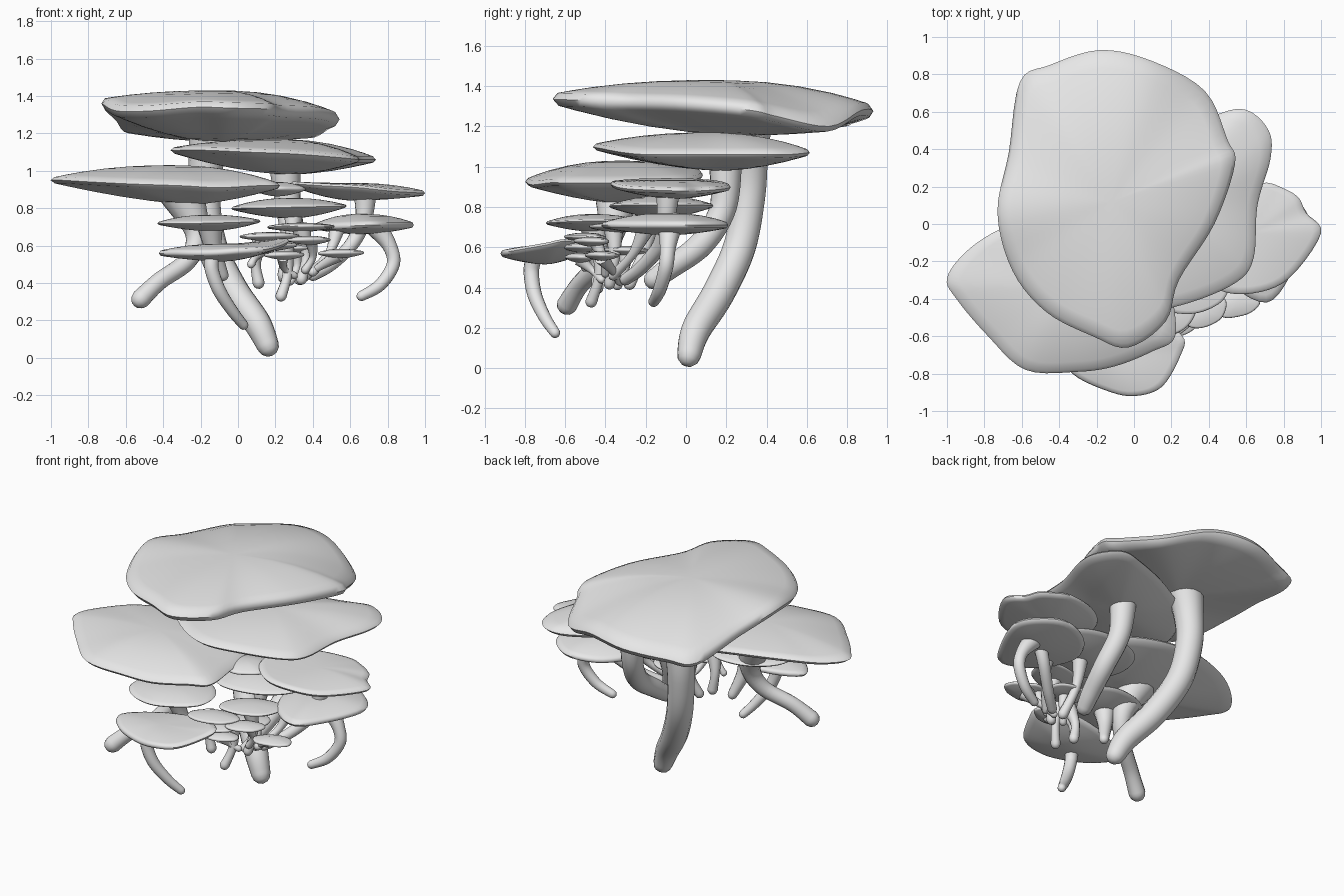
import bpy, bmesh, math, random
from mathutils import Vector

random.seed(4)
grey = bpy.data.materials.new("pale grey")
grey.diffuse_color = (0.8, 0.8, 0.8, 1)


def spline(pts, steps, closed):
    """Catmull-Rom curve through points of any dimension."""
    n, out = len(pts), []
    P = [Vector(p) for p in pts]
    get = (lambda i: P[i % n]) if closed else (lambda i: P[max(0, min(n - 1, i))])
    for i in range(n if closed else n - 1):
        a, b, c, d = (get(i + k) for k in (-1, 0, 1, 2))
        for s in range(steps):
            t = s / steps
            out.append(0.5 * (2 * b + (c - a) * t + (2 * a - 5 * b + 4 * c - d) * t * t
                              + (3 * b - 3 * c + d - a) * t ** 3))
    return out if closed else out + [P[-1]]


def finish(bm, name):
    bmesh.ops.recalc_face_normals(bm, faces=bm.faces)
    me = bpy.data.meshes.new(name)
    bm.to_mesh(me)
    bm.free()
    ob = bpy.data.objects.new(name, me)
    bpy.context.collection.objects.link(ob)
    me.materials.append(grey)
    for o in bpy.context.selected_objects:
        o.select_set(False)
    bpy.context.view_layer.objects.active = ob
    ob.select_set(True)
    bpy.ops.object.shade_smooth_by_angle(angle=math.radians(60))


def loft(rings, start, end, name):
    """Skin a stack of closed rings and close both ends with a point."""
    bm = bmesh.new()
    R = [[bm.verts.new(p) for p in r] for r in rings]
    n = len(R[0])
    for a, b in zip(R, R[1:]):
        for i in range(n):
            j = (i + 1) % n
            bm.faces.new((a[i], a[j], b[j], b[i]))
    for pole, ring in ((start, R[0]), (end, R[-1])):
        v = bm.verts.new(pole)
        for i in range(n):
            bm.faces.new((v, ring[i], ring[(i + 1) % n]))
    finish(bm, name)


def cap(name, rim, hub, top, bottom, lip=0.012, dome=2.2, under=None, belly=1.7):
    """Fan-shaped cap: rim points (x, y, z), hub (x, y), heights at the hub."""
    edge = spline(rim, 5, True)
    up, down = Vector((*hub, top)), Vector((*(under or hub), bottom))
    rings = []
    for t in (0.15, 0.35, 0.55, 0.75, 0.88, 0.97):
        rings.append([Vector((*up.lerp(p, t).xy, top + (p.z + lip - top) * t ** dome)) for p in edge])
    rings.append(edge)
    for t in (0.97, 0.88, 0.7, 0.5, 0.3, 0.15):
        rings.append([Vector((*down.lerp(p, t).xy, bottom + (p.z - lip - bottom) * t ** belly)) for p in edge])
    loft(rings, up, down, name)


def oval_cap(name, c, rx, ry, turn, tilt=(0, 0), thick=0.06):
    """Smaller cap made from a wobbly oval."""
    rim = []
    for i in range(11):
        a = math.tau * i / 11
        k = random.uniform(0.93, 1.05)
        x, y = rx * k * math.cos(a), ry * k * math.sin(a)
        u = x * math.cos(turn) - y * math.sin(turn)
        v = x * math.sin(turn) + y * math.cos(turn)
        rim.append((c[0] + u, c[1] + v, c[2] + u * tilt[0] + v * tilt[1]))
    cap(name, rim, c[:2], c[2] + thick * 0.5, c[2] - thick * 0.6, 0.006)


def stem(name, pts, sides=14):
    """Tapered tube through (x, y, z, radius) points with a rounded foot."""
    path = spline(pts, 6, False)
    rings = []
    side = Vector((1, 0, 0))
    for i, p in enumerate(path):
        d = (path[min(i + 1, len(path) - 1)].xyz - path[max(i - 1, 0)].xyz).normalized()
        side = (side - d * side.dot(d)).normalized()
        other = d.cross(side)
        spots = [(-0.85, 0.5), (-0.5, 0.85), (0, 1)] if i == 0 else [(0, 1)]
        for back, k in spots:
            rings.append([p.xyz + d * back * p.w + (side * math.cos(a) + other * math.sin(a)) * p.w * k
                          for a in (math.tau * s / sides for s in range(sides))])
    d0 = (path[1].xyz - path[0].xyz).normalized()
    loft(rings, path[0].xyz - d0 * path[0].w, path[-1].xyz, name)


# Large caps
cap("top_cap", [
    (-.61, .76, 1.23), (-.45, .85, 1.245), (-.18, .93, 1.275), (.1, .87, 1.28), (.38, .71, 1.2),
    (.5, .45, 1.25), (.54, .32, 1.28), (.43, .0, 1.31), (.24, -.3, 1.32), (.17, -.52, 1.33), (-.03, -.66, 1.335),
    (-.22, -.6, 1.34), (-.47, -.47, 1.32), (-.65, -.25, 1.32), (-.73, .06, 1.36), (-.67, .38, 1.3)],
    (-.12, .12), 1.43, 1.155, 0.025, 2.3, (-.1, .3), 1.8)
cap("second_cap", [
    (-.36, -.12, 1.11), (-.18, -.35, 1.11), (.05, -.46, 1.1), (.3, -.42, 1.09), (.55, -.31, 1.07),
    (.64, -.18, 1.06), (.66, .1, 1.06), (.73, .35, 1.06), (.72, .5, 1.06), (.6, .61, 1.07),
    (.43, .58, 1.07), (.1, .42, 1.1), (-.2, .2, 1.12)], (.2, .1), 1.17, .98, under=(.28, .18))
cap("left_cap", [
    (-1, -.29, .95), (-.9, -.15, .96), (-.72, -.03, .98), (-.45, .06, .98), (-.15, .08, .95),
    (.08, .0, .93), (.17, -.15, .92), (.2, -.35, .92), (.22, -.6, .92), (.1, -.68, .92),
    (-.1, -.76, .91), (-.3, -.79, .92), (-.58, -.78, .93), (-.78, -.6, .94), (-.95, -.4, .95)],
    (-.36, -.33), 1.03, .82, under=(-.24, -.35), belly=1.5)
cap("right_cap", [
    (1, -.05, .88), (.92, .06, .88), (.88, .14, .885), (.8, .19, .89), (.68, .22, .9), (.45, .15, .92),
    (.3, .0, .93), (.3, -.2, .93), (.45, -.35, .92), (.64, -.37, .91), (.83, -.29, .89)],
    (.62, -.05), .935, .84)
cap("lower_right_cap", [
    (.94, -.02, .71), (.88, .12, .71), (.72, .21, .71), (.52, .14, .7), (.4, -.06, .7),
    (.5, -.3, .7), (.71, -.42, .71), (.85, -.25, .71)], (.66, -.08), .77, .66)
cap("front_cap", [
    (.0, -.92, .57), (.15, -.87, .58), (.25, -.7, .61), (.26, -.6, .63), (.1, -.5, .61),
    (-.2, -.52, .58), (-.42, -.65, .56), (-.33, -.8, .56), (-.15, -.89, .56)], (-.08, -.7), .61, .515)

# Medium and small caps tucked underneath
oval_cap("mid_left_cap", (-.15, -.46, .725), .28, .23, .1, (.02, .02), .08)
oval_cap("mid_right_cap", (.28, -.12, .805), .31, .27, .2, (.02, .0), .1)
oval_cap("inner_cap", (.21, -.22, .905), .15, .14, .2, (-.02, .0), .07)
for i, (x, y, z, rx, ry, turn) in enumerate((
        (.17, -.5, .65, .16, .1, .3), (.19, -.52, .6, .13, .09, .4), (.34, -.34, .7, .2, .13, .45),
        (.55, -.42, .56, .13, .08, .3), (.3, -.3, .585, .12, .11, .6),
        (.25, -.53, .55, .11, .07, .4), (.38, -.47, .63, .13, .08, .5))):
    oval_cap(f"small_cap_{i + 1}", (x, y, z), rx, ry, turn, (.02, -.03), .045)

# Large stems
stem("main_stem", [(.16, .015, .065, .06), (.1, .05, .19, .074), (-.03, .16, .37, .081),
                   (-.14, .265, .6, .082), (-.18, .31, .85, .085), (-.17, .315, 1.05, .095),
                   (-.14, .31, 1.22, .12)])
stem("second_stem", [(.26, -.16, .44, .05), (.28, -.07, .505, .058), (.3, .08, .62, .064),
                     (.27, .185, .8, .068), (.25, .195, 1.04, .085)])
stem("left_stem", [(-.52, -.59, .315, .052), (-.42, -.53, .41, .047), (-.27, -.43, .52, .05),
                   (-.22, -.37, .67, .065), (-.3, -.34, .88, .12)])
stem("front_stem", [(.03, -.65, .175, .026), (-.03, -.7, .25, .031), (-.1, -.75, .36, .036),
                    (-.14, -.768, .47, .038), (-.14, -.76, .535, .04)])
stem("right_stem", [(.66, -.16, .33, .027), (.76, -.13, .39, .033), (.83, -.1, .5, .036),
                    (.81, -.09, .6, .04), (.74, -.08, .7, .06)])
stem("upper_right_stem", [(.4, -.3, .44, .03), (.5, -.22, .5, .034), (.61, -.13, .61, .038),
                          (.67, -.1, .74, .045), (.68, -.09, .87, .06)])
stem("mid_left_stem", [(-.08, -.38, .44, .03), (-.13, -.43, .58, .045), (-.15, -.46, .71, .07)])

# Cluster of short stems: foot, then head
for i, (a, b, r) in enumerate((
        ((.11, -.44, .4), (.13, -.48, .65), .032), ((.23, -.47, .33), (.25, -.42, .6), .03),
        ((.07, -.5, .5), (.17, -.52, .6), .022), ((.34, -.38, .42), (.34, -.36, .69), .03),
        ((.36, -.33, .43), (.54, -.42, .55), .022), ((.4, -.36, .46), (.53, -.2, .69), .026),
        ((.33, -.28, .42), (.3, -.15, .8), .032), ((.28, -.34, .41), (.3, -.3, .58), .024),
        ((.3, -.42, .44), (.24, -.53, .54), .02), ((.36, -.4, .47), (.39, -.45, .63), .022))):
    a, b = Vector(a), Vector(b)
    m = a.lerp(b, .5) + Vector((.025 if i % 2 else -.025, .015, -.01))
    stem(f"short_stem_{i + 1}", [(*a, r), (*m, r * .9), (*b, r * 1.7)], 10)
